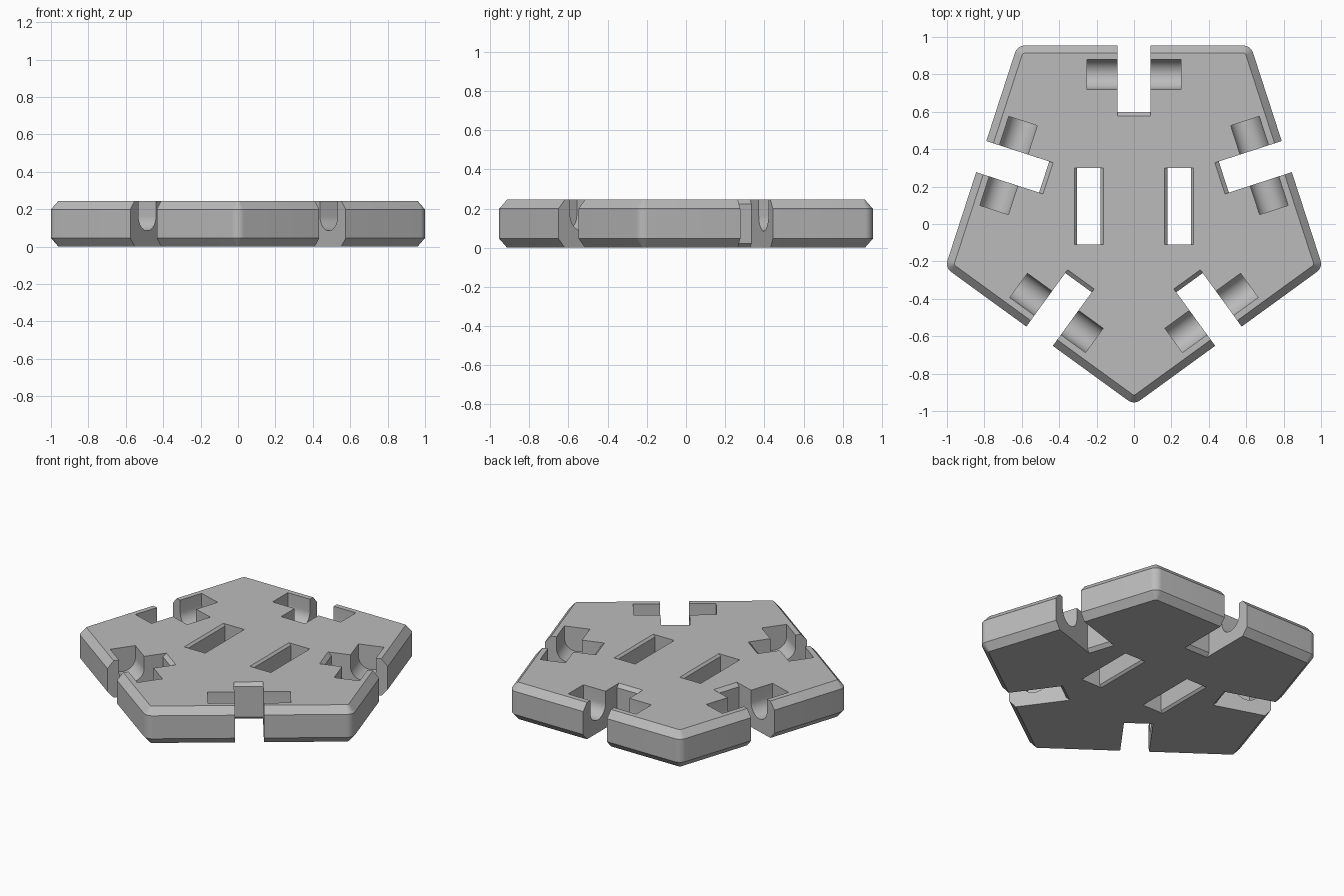
import bpy, bmesh, math
from mathutils import Matrix

if "Cube" in bpy.data.objects:
    bpy.data.objects.remove(bpy.data.objects["Cube"])

H = 0.245             # plate thickness
R = 1.0616            # sharp corner radius of the pentagon
ROUND = 0.055         # corner rounding
INSET, RISE = 0.04, 0.046   # outer edge chamfer
YC = 0.095            # pentagon centre

grey = bpy.data.materials.new("plain grey")
grey.diffuse_color = (0.5, 0.5, 0.5, 1)
grey.use_nodes = True
grey.node_tree.nodes["Principled BSDF"].inputs["Base Color"].default_value = grey.diffuse_color


def make_object(name, bm):
    bmesh.ops.recalc_face_normals(bm, faces=bm.faces)
    mesh = bpy.data.meshes.new(name)
    bm.to_mesh(mesh)
    bm.free()
    obj = bpy.data.objects.new(name, mesh)
    bpy.context.collection.objects.link(obj)
    mesh.materials.append(grey)
    return obj


def loft(name, rings):
    """Closed solid through rings of matching points."""
    bm = bmesh.new()
    loops = [[bm.verts.new(p) for p in ring] for ring in rings]
    n = len(loops[0])
    for a, b in zip(loops, loops[1:]):
        for i in range(n):
            j = (i + 1) % n
            bm.faces.new((a[i], a[j], b[j], b[i]))
    bm.faces.new(loops[0][::-1])
    bm.faces.new(loops[-1])
    return make_object(name, bm)


def pentagon(inset, z, steps=8):
    """Rounded pentagon pointing towards the front."""
    centre = R - ROUND / math.cos(math.radians(36))
    r = ROUND - inset
    pts = []
    for k in range(5):
        mid = math.radians(-90 + 72 * k)
        for s in range(steps + 1):
            t = mid + math.radians(-36 + 72 * s / steps)
            pts.append((centre * math.cos(mid) + r * math.cos(t),
                        YC + centre * math.sin(mid) + r * math.sin(t), z))
    return pts


def cutter(name, profile, half_width, angle):
    """Profile of (outward, z) points, extruded sideways and turned."""
    obj = loft(name, [[(u, v, z) for u, z in profile]
                      for v in (-half_width, half_width)])
    obj.data.transform(Matrix.Translation((0, YC, 0))
                       @ Matrix.Rotation(math.radians(angle), 4, 'Z'))
    obj.hide_render = True
    return obj


# Plate with chamfered rim
plate = loft("pentagon_plate", [pentagon(INSET, 0), pentagon(0, RISE),
                                pentagon(0, H - RISE), pentagon(INSET, H)])

# Edge slots, with a small chamfer at the inner end
C = 0.022
slot = [(1.2, -0.1), (0.383, -0.1), (0.505, C),
        (0.505, H - C), (0.383, H + 0.1), (1.2, H + 0.1)]

# Round-bottomed pockets across each slot
PR, PU, PZ = 0.08, 0.705, 0.165
pocket = [(PU + PR, H + 0.1), (PU - PR, H + 0.1)]
pocket += [(PU + PR * math.cos(t), PZ + PR * math.sin(t))
           for t in (math.pi * (1 + i / 20) for i in range(21))]

# Two through windows, slightly flared at both faces
W, F = 0.063, 0.014
window = [(-W - F - 0.1, -0.1), (W + F + 0.1, -0.1), (W, F), (W, H - F),
          (W + F + 0.1, H + 0.1), (-W - F - 0.1, H + 0.1), (-W, H - F), (-W, F)]

cutters = []
for k in range(5):
    cutters.append(cutter("slot_cutter", slot, 0.0875, 90 + 72 * k))
    cutters.append(cutter("pocket_cutter", pocket, 0.25, 90 + 72 * k))
for x in (-0.241, 0.241):
    cutters.append(cutter("window_cutter", [(u + x, z) for u, z in window], 0.205, 0))

bpy.context.view_layer.objects.active = plate
for c in cutters:
    mod = plate.modifiers.new("cut", 'BOOLEAN')
    mod.operation, mod.solver, mod.object = 'DIFFERENCE', 'EXACT', c
    bpy.ops.object.modifier_apply(modifier=mod.name)
for c in cutters:
    bpy.data.objects.remove(c, do_unlink=True)

# Smooth the rounded corners and pockets, keep other edges sharp
bpy.ops.object.select_all(action='DESELECT')
plate.select_set(True)
bpy.ops.object.shade_smooth_by_angle(angle=math.radians(25))
